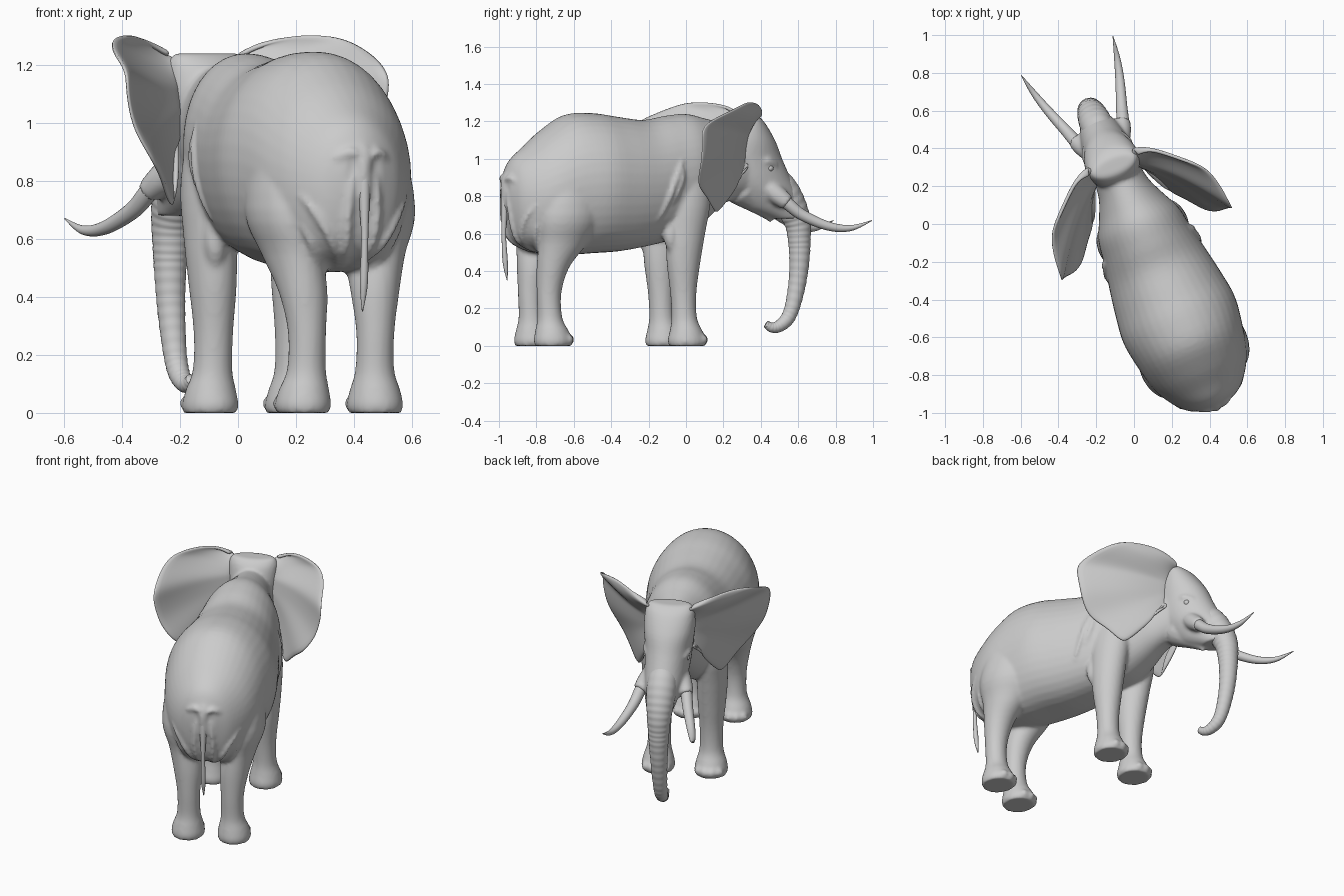
import bpy, bmesh, math
from mathutils import Vector, Matrix
from mathutils.bvhtree import BVHTree

cube = bpy.data.objects.get("Cube")
if cube:
    bpy.data.objects.remove(cube)

# The animal is built symmetric about x = 0, facing +y, then turned and placed
PLACE = Matrix.Translation((-0.113, 0.322, 0)) @ Matrix.Rotation(math.radians(23), 4, 'Z')

skin = bpy.data.materials.new("warm_grey")
skin.use_nodes = True
GREY = (0.6, 0.6, 0.6, 1)
skin.diffuse_color = GREY
skin.node_tree.nodes["Principled BSDF"].inputs["Base Color"].default_value = GREY


def spline(rows, steps):
    """Catmull-Rom resampling of a list of equal-length tuples."""
    rows = [Vector(r) for r in rows]
    out = []
    for i in range(len(rows) - 1):
        a, b, c, d = rows[max(i - 1, 0)], rows[i], rows[i + 1], rows[min(i + 2, len(rows) - 1)]
        for k in range(steps):
            t = k / steps
            out.append(b + (c - a) * (t / 2) + (a * 2 - b * 5 + c * 4 - d) * (t * t / 2)
                       + (b * 3 - a - c * 3 + d) * (t ** 3 / 2))
    return out + [rows[-1]]


def oval(centre, u, v, n=32, low_power=1):
    """Ellipse ring; a low_power under 1 squares off its lower half."""
    ring = []
    for i in range(n):
        c, s = math.cos(2 * math.pi * i / n), math.sin(2 * math.pi * i / n)
        if s < 0:
            c = math.copysign(abs(c) ** low_power, c)
        ring.append(centre + u * c + v * s)
    return ring


def loft(bm, rings):
    loops = [[bm.verts.new(p) for p in ring] for ring in rings]
    n = len(loops[0])
    for a, b in zip(loops, loops[1:]):
        for i in range(n):
            bm.faces.new((a[i], a[(i + 1) % n], b[(i + 1) % n], b[i]))
    bm.faces.new(loops[0][::-1])
    bm.faces.new(loops[-1])


def tube(bm, points, radii, n=16):
    rings = []
    for i, p in enumerate(points):
        d = (points[min(i + 1, len(points) - 1)] - points[max(i - 1, 0)]).normalized()
        ref = Vector((1, 0, 0)) if abs(d.x) < 0.9 else Vector((0, 0, 1))
        u = (ref - d * ref.dot(d)).normalized()
        rings.append(oval(p, u * radii[i], d.cross(u) * radii[i], n))
    loft(bm, rings)


def curved_tube(bm, rows, steps=6, n=16):
    fine = spline([r[:3] for r in rows], steps)
    rad = [max(r[0], 0.002) for r in spline([(r[3], 0) for r in rows], steps)]
    tube(bm, fine, rad, n)


def finish(name, bm):
    bmesh.ops.recalc_face_normals(bm, faces=bm.faces)
    bm.transform(PLACE)
    for f in bm.faces:
        f.smooth = True
    mesh = bpy.data.meshes.new(name)
    bm.to_mesh(mesh)
    bm.free()
    mesh.materials.append(skin)
    obj = bpy.data.objects.new(name, mesh)
    bpy.context.collection.objects.link(obj)
    return obj


X, Y, Z = Vector((1, 0, 0)), Vector((0, 1, 0)), Vector((0, 0, 1))
flesh = bmesh.new()

# Torso and neck: y, top, bottom, half width
torso = [(-1.40, .92, .72, .07), (-1.36, 1.0, .58, .15), (-1.28, 1.07, .52, .22),
         (-1.18, 1.155, .49, .27), (-1.05, 1.235, .485, .3), (-.9, 1.245, .495, .32),
         (-.75, 1.225, .505, .302), (-.6, 1.208, .53, .275), (-.47, 1.23, .56, .25),
         (-.35, 1.24, .6, .23), (-.24, 1.215, .68, .18), (-.14, 1.195, .76, .14),
         (-.02, 1.18, .8, .125)]
loft(flesh, [oval(Vector((0, y, (t + b) / 2)), X * w, Z * ((t - b) / 2), 40, .78)
             for y, t, b, w in spline(torso, 4)])

# Legs: z, y, x, depth radius, width radius
rear_leg = [(0, -1.18, .135, .098, .09), (.03, -1.18, .135, .104, .096), (.08, -1.185, .133, .09, .086),
            (.15, -1.195, .128, .067, .067), (.28, -1.2, .128, .066, .066), (.42, -1.18, .135, .088, .084),
            (.55, -1.13, .155, .135, .1), (.7, -1.1, .185, .17, .115), (.95, -1.08, .18, .13, .09)]
front_leg = [(0, -.41, .155, .098, .092), (.03, -.41, .155, .104, .096), (.08, -.415, .155, .088, .086),
             (.15, -.425, .153, .068, .068), (.28, -.43, .152, .07, .068), (.45, -.43, .155, .092, .082),
             (.6, -.42, .16, .107, .088), (.8, -.4, .163, .12, .085), (1.08, -.38, .13, .09, .07)]
for side in (1, -1):
    for leg in (rear_leg, front_leg):
        loft(flesh, [oval(Vector((side * x, y, z)), X * w, Y * d) for z, y, x, d, w in spline(leg, 4)])
        # Toes
        for turn in (-0.75, -0.25, 0.25, 0.75):
            spot = Vector((side * leg[0][2] + .082 * math.sin(turn), leg[0][1] + .088 * math.cos(turn), .033))
            bmesh.ops.create_uvsphere(flesh, u_segments=12, v_segments=8, radius=.029,
                                      matrix=Matrix.Translation(spot))
    # Loose skin behind the elbow
    curved_tube(flesh, [(side * .17, -.5, .74, .03), (side * .18, -.515, .6, .04),
                        (side * .175, -.5, .52, .03), (side * .165, -.47, .45, .01)])

# Skin folds laid on the surface of the rump and shoulders
tree = BVHTree.FromBMesh(flesh)
rump_folds = [[(.012, .5), (.045, .57), (.055, .7), (.04, .83)],
              [(.03, .5), (.085, .57), (.14, .66), (.2, .75)],
              [(.05, .49), (.12, .54), (.19, .65)],
              [(.01, .87), (.05, .9), (.1, .88)]]
shoulder_folds = [[(-.47, .99), (-.515, .9), (-.56, .78), (-.61, .67)],
                  [(-.47, .95), (-.485, .87), (-.53, .76)]]


def fold(path, start, direction):
    hits = [tree.ray_cast(start(p), direction)[0] for p in spline(path, 6)]
    hits = [h - direction * .004 for h in hits if h]
    last = len(hits) - 1
    tube(flesh, hits, [.004 + .011 * math.sin(math.pi * i / last) for i in range(last + 1)], 8)


for side in (1, -1):
    for path in rump_folds:
        fold(path, lambda p: Vector((side * p[0], -3, p[1])), Y)
    for path in shoulder_folds:
        fold(path, lambda p: Vector((side * 3, p[0], p[1])), -X * side)

# Tail root
curved_tube(flesh, [(0, -1.2, .97, .05), (0, -1.33, .925, .048), (0, -1.385, .88, .036),
                    (0, -1.4, .8, .024), (0, -1.403, .74, .018)])

# Head: z, back, front, half width
head = [(1.24, -.06, .03, .12), (1.2, -.1, .085, .142), (1.1, -.14, .155, .148), (1.0, -.16, .2, .137),
        (.9, -.14, .25, .13), (.82, -.08, .295, .118), (.74, 0, .33, .09), (.68, .14, .34, .07)]
loft(flesh, [oval(Vector((0, (b + f) / 2, z)), X * w, Y * ((f - b) / 2)) for z, b, f, w in spline(head, 4)])
# Lower lip
curved_tube(flesh, [(0, -.02, .84, .1), (0, .07, .76, .06), (0, .125, .7, .03), (0, .14, .66, .008)])
# Tusk sockets, brows
for side in (1, -1):
    curved_tube(flesh, [(side * .06, .06, .88, .05), (side * .105, .13, .81, .052), (side * .137, .185, .762, .042)])
    curved_tube(flesh, [(side * .12, .03, .985, .012), (side * .123, .075, .987, .02), (side * .108, .13, .965, .012)])

body = finish("body", flesh)
remesh = body.modifiers.new("blend", 'REMESH')
remesh.mode = 'VOXEL'
remesh.voxel_size = 0.011
remesh.use_smooth_shade = True
relax = body.modifiers.new("relax", 'SMOOTH')
relax.factor = 0.5
relax.iterations = 5

# Trunk with ringed wrinkles that fade out on the forehead: y, z, radius
trunk = [(.09, .98, .06), (.135, .92, .075), (.213, .825, .087), (.27, .73, .08), (.3, .65, .069),
         (.308, .57, .061), (.31, .5, .056), (.305, .4, .05), (.29, .3, .045), (.265, .2, .04),
         (.235, .14, .037), (.19, .105, .032), (.15, .098, .027), (.118, .115, .021)]
bm = bmesh.new()
rows = spline(trunk, 12)
radii = [r[2] * (1 + min(.016, i * .0004) * math.sin(i * math.pi / 2.5)) for i, r in enumerate(rows)]
tube(bm, [Vector((0, r[0], r[1])) for r in rows], radii, 28)
finish("trunk", bm)

# Tail
bm = bmesh.new()
curved_tube(bm, [(0, -1.395, .84, .024), (0, -1.403, .76, .02), (0, -1.408, .6, .012),
                 (0, -1.4, .45, .014), (0, -1.388, .35, .002)])
finish("tail", bm)

# Ears: fan from root to rim, plus tusks and eyes, one per side
rim = [(.14, -.015, 1.24), (.23, -.045, 1.283), (.33, -.1, 1.303), (.425, -.2, 1.292), (.475, -.32, 1.25),
       (.49, -.43, 1.185), (.49, -.467, 1.1), (.458, -.472, .98), (.39, -.435, .875), (.315, -.365, .795),
       (.24, -.29, .71), (.2, -.21, .81), (.15, -.1, .93)]
tusk = [(.09, .1, .83, .034), (.131, .172, .77, .034), (.161, .257, .70, .03), (.207, .39, .64, .024),
        (.24, .506, .63, .016), (.264, .618, .67, .002)]
for side, word in ((1, "left"), (-1, "right")):
    bm = bmesh.new()
    edge = spline(rim, 3)
    grid = []
    for i, p in enumerate(edge):
        s = i / (len(edge) - 1)
        root = Vector((.11, -.015 - .05 * s, 1.215 - .23 * s))
        line = []
        for k in range(9):
            t = k / 8
            q = root.lerp(p, t)
            q.y += .04 * math.sin(math.pi * t) + .014 * t * t * math.sin(s * 25)
            line.append(bm.verts.new((side * q.x, q.y, q.z)))
        grid.append(line)
    for a, b in zip(grid, grid[1:]):
        for k in range(8):
            bm.faces.new((a[k], a[k + 1], b[k + 1], b[k]))
    ear = finish(word + "_ear", bm)
    thick = ear.modifiers.new("thickness", 'SOLIDIFY')
    thick.thickness = 0.018
    thick.offset = 0
    round_off = ear.modifiers.new("rounding", 'SUBSURF')
    round_off.levels = round_off.render_levels = 1

    bm = bmesh.new()
    curved_tube(bm, [(side * x, y, z, r) for x, y, z, r in tusk], 8, 20)
    finish(word + "_tusk", bm)

    bm = bmesh.new()
    bmesh.ops.create_uvsphere(bm, u_segments=16, v_segments=10, radius=.019,
                              matrix=Matrix.Translation((side * .117, .088, .95)))
    finish(word + "_eye", bm)
